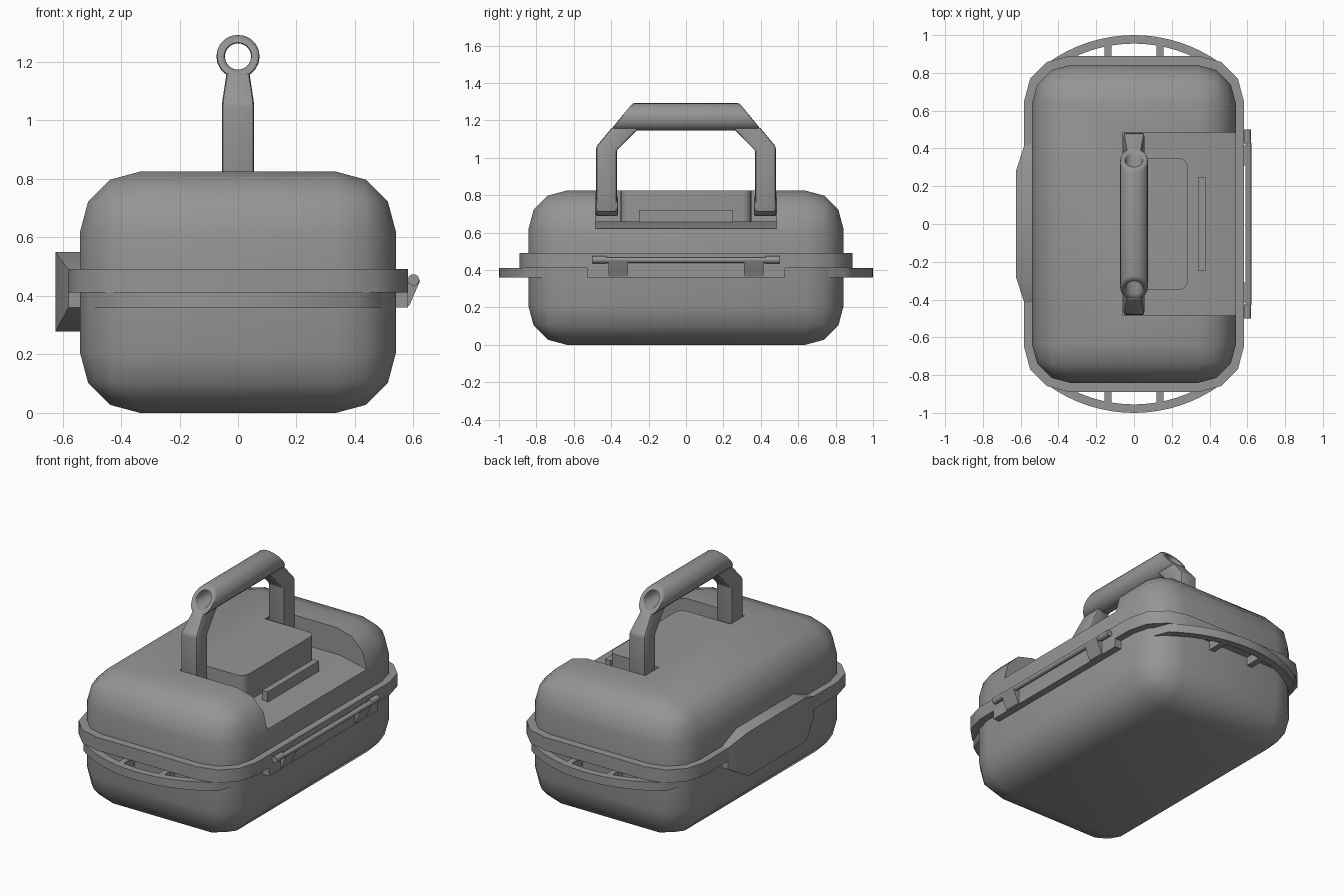
import bpy, bmesh
from math import sin, cos, pi, radians
from mathutils import Vector

if "Cube" in bpy.data.objects:
    bpy.data.objects.remove(bpy.data.objects["Cube"])

grey = bpy.data.materials.new("dark_grey")
grey.diffuse_color = (.3, .3, .3, 1)
grey.use_nodes = True
grey.node_tree.nodes["Principled BSDF"].inputs["Base Color"].default_value = grey.diffuse_color


def finish(name, bm, bevel=0, segs=2):
    bmesh.ops.recalc_face_normals(bm, faces=bm.faces)
    me = bpy.data.meshes.new(name)
    bm.to_mesh(me)
    bm.free()
    me.materials.append(grey)
    ob = bpy.data.objects.new(name, me)
    bpy.context.collection.objects.link(ob)
    bpy.ops.object.select_all(action='DESELECT')
    ob.select_set(True)
    bpy.context.view_layer.objects.active = ob
    if bevel:
        m = ob.modifiers.new("bevel", 'BEVEL')
        m.width, m.segments, m.limit_method = bevel, segs, 'ANGLE'
        bpy.ops.object.modifier_apply(modifier=m.name)
    bpy.ops.object.shade_smooth_by_angle(angle=radians(38))
    return ob


def box_bm(x0, x1, y0, y1, z0, z1):
    bm = bmesh.new()
    bmesh.ops.create_cube(bm, size=1)
    for v in bm.verts:
        v.co = Vector(((x0, x1)[v.co.x > 0], (y0, y1)[v.co.y > 0], (z0, z1)[v.co.z > 0]))
    return bm


def box(name, *dims, bevel=0):
    return finish(name, box_bm(*dims), bevel)


def bevel_upright(bm, r, segs, test=lambda c: True):
    es = [e for e in bm.edges
          if abs(e.verts[0].co.z - e.verts[1].co.z) > 0.01 and test(e.verts[0].co)]
    bmesh.ops.bevel(bm, geom=es, offset=r, segments=segs, profile=0.5, affect='EDGES')


def loft(name, rings, closed=False, bevel=0):
    bm = bmesh.new()
    vs = [[bm.verts.new(p) for p in r] for r in rings]
    n = len(rings[0])
    for i in range(len(vs) - (0 if closed else 1)):
        a, b = vs[i], vs[(i + 1) % len(vs)]
        for j in range(n):
            k = (j + 1) % n
            bm.faces.new((a[j], a[k], b[k], b[j]))
    if not closed:
        bm.faces.new(vs[0])
        bm.faces.new(vs[-1])
    return finish(name, bm, bevel)


def prism_y(name, pts, y0, y1, bevel=0):
    return loft(name, [[(x, y, z) for x, z in pts] for y in (y0, y1)], bevel=bevel)


def circle(cx, cz, r, n):
    return [(cx + r * cos(2 * pi * i / n), cz + r * sin(2 * pi * i / n)) for i in range(n)]


def cut(ob, cutter):
    m = ob.modifiers.new("cut", 'BOOLEAN')
    m.operation, m.solver, m.object = 'DIFFERENCE', 'EXACT', cutter
    bpy.ops.object.select_all(action='DESELECT')
    ob.select_set(True)
    bpy.context.view_layer.objects.active = ob
    bpy.ops.object.modifier_apply(modifier=m.name)
    bpy.data.objects.remove(cutter)


# Base and lid: halves of one rounded box
def shell(name, upper):
    bm = box_bm(-.54, .54, -.842, .842, 0, .825)
    bmesh.ops.bevel(bm, geom=bm.edges[:], offset=.205, segments=3, profile=.5, affect='EDGES')
    bmesh.ops.bisect_plane(bm, geom=bm.verts[:] + bm.edges[:] + bm.faces[:],
                           plane_co=(0, 0, .45), plane_no=(0, 0, 1),
                           clear_inner=upper, clear_outer=not upper)
    bmesh.ops.holes_fill(bm, edges=[e for e in bm.edges if e.is_boundary])
    return finish(name, bm)


shell("base", False)
lid = shell("lid", True)

# Recess in the lid, leaving a raised block between the handle feet
recess = prism_y("recess", [(-.06, .66), (.36, .66), (.6, .608), (.6, 1), (-.06, 1)], -.485, .485)
bm = box_bm(-.2, .285, -.35, .35, .5, 1.2)
bevel_upright(bm, .05, 4, lambda c: c.x > 0)
cut(recess, finish("block", bm))
cut(lid, recess)
bpy.ops.object.shade_smooth_by_angle(angle=radians(38))
box("latch_bar", .34, .378, -.25, .25, .62, .72)

# Rim around the lid
bm = box_bm(-.582, .582, -.89, .89, .412, .492)
bevel_upright(bm, .24, 3)
finish("rim", bm)

# Hinge housing on the left side
bm = bmesh.new()
for s in (-1, 1):
    for x, y, z in ((-.58, .42, .36), (-.58, .42, .49), (-.625, .28, .55), (-.625, .28, .278),
                    (-.5, .42, .36), (-.5, .42, .49), (-.5, .28, .55), (-.5, .28, .278)):
        bm.verts.new((x, s * y, z))
bmesh.ops.convex_hull(bm, input=bm.verts[:])
bmesh.ops.dissolve_limit(bm, angle_limit=.01, verts=bm.verts[:], edges=bm.edges[:])
finish("hinge_housing", bm)

# Arched end loops that run into the base corners, with two ribs each
for s, side in ((-1, "front"), (1, "back")):
    path = [[(r * sin(a), .22 + r * cos(a)) for r in (.78, .735)]
            for a in (radians(-36 + 4.5 * i) for i in range(17))]
    path = [[(-.52, .69), (-.46, .69)]] + path + [[(.52, .69), (.46, .69)]]
    loft(side + "_loop", [[(xo, s * yo, .36), (xo, s * yo, .412), (xi, s * yi, .412), (xi, s * yi, .36)]
                          for (xo, yo), (xi, yi) in path])
    for x in (-.137, .137):
        box(side + "_loop_rib", x - .018, x + .018, *sorted((s * .82, s * .965)), .36, .412)

# Clasp on the right side: ledge, lugs and rod
box("clasp_ledge", .5, .582, -.53, .53, .36, .414)
prism_y("clasp_rod", circle(.605, .453, .016, 10), -.43, .43)
for s in (-1, 1):
    y0, y1 = sorted((s * .31, s * .415))
    prism_y("clasp_lug", [(.56, .365), (.585, .365), (.622, .45), (.6, .465), (.56, .45)], y0, y1)
    y0, y1 = sorted((s * .425, s * .5))
    prism_y("clasp_pin", circle(.6, .455, .02, 10), y0, y1)

# Handle legs and feet
for s in (-1, 1):
    sections = [(.37, .71, .48, .71, .055), (.37, 1.04, .48, 1.06, .055),
                (.26, 1.15, .405, 1.15, .041), (.25, 1.165, .393, 1.165, .041)]
    loft("handle_leg", [[(-w, s * yi, zi), (w, s * yi, zi), (w, s * yo, zo), (-w, s * yo, zo)]
                        for yi, zi, yo, zo, w in sections], bevel=.012)
    y0, y1 = sorted((s * .363, s * .483))
    prism_y("handle_foot", circle(0, .742, .054, 16), y0, y1, bevel=.012)

# Hollow grip tube with slanted ends
n, rings = 20, []
for i in range(n):
    a = 2 * pi * i / n
    ring = []
    for r, e in ((.074, -1), (.074, 1), (.045, 1), (.045, -1)):
        z = 1.219 + r * sin(a)
        ring.append((r * cos(a), e * (.285 + (1.293 - z) * .82), z))
    rings.append(ring)
loft("handle_grip", rings, closed=True, bevel=.012)
